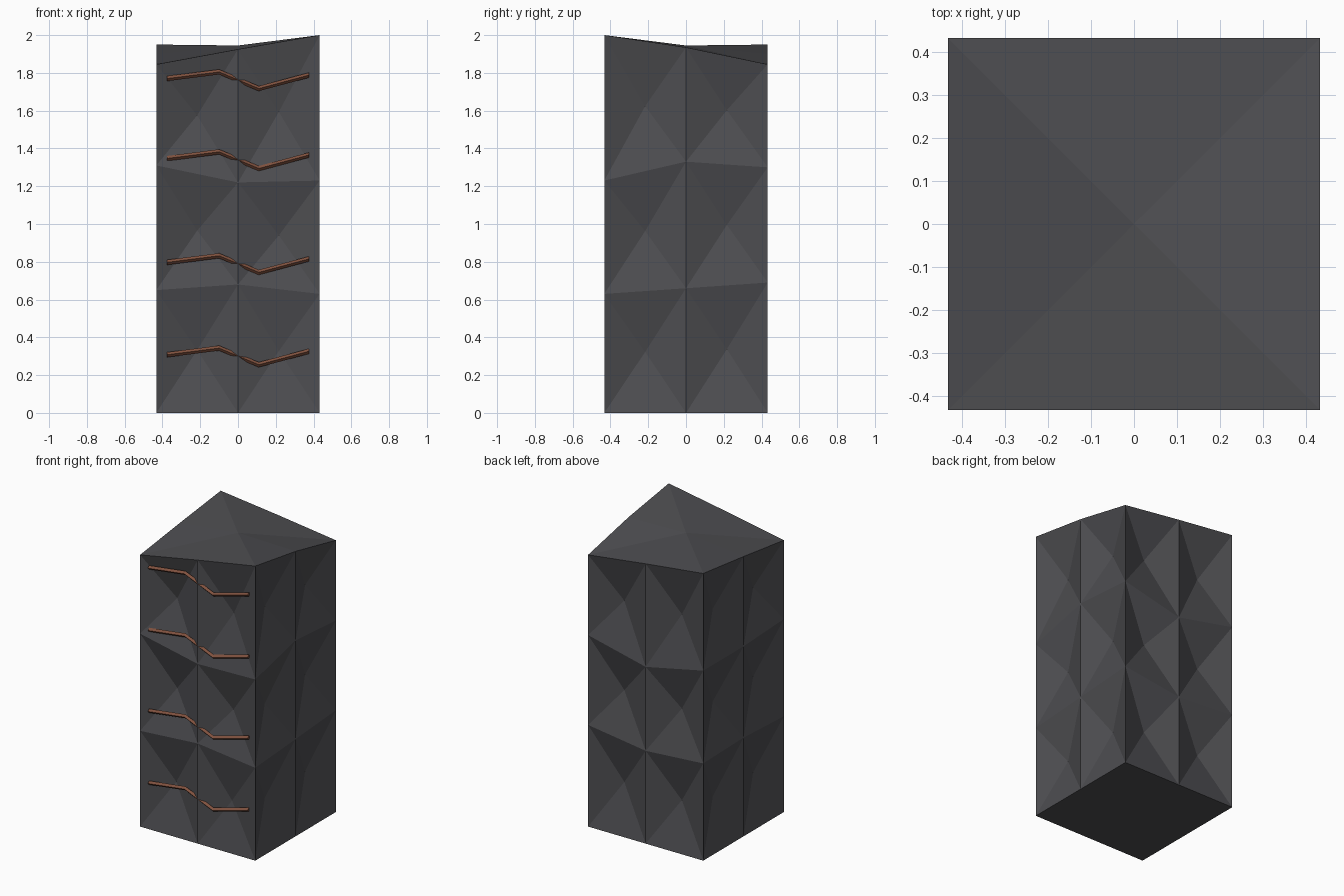
import bpy, bmesh
from mathutils import Vector

if "Cube" in bpy.data.objects:
    bpy.data.objects.remove(bpy.data.objects["Cube"])

H = 0.4325  # half width of the column


def material(name, rgb):
    m = bpy.data.materials.new(name)
    m.diffuse_color = (*rgb, 1)
    m.use_nodes = True
    m.node_tree.nodes["Principled BSDF"].inputs["Base Color"].default_value = m.diffuse_color
    return m


def finish(bm, name, mat):
    bmesh.ops.recalc_face_normals(bm, faces=bm.faces[:])
    me = bpy.data.meshes.new(name)
    bm.to_mesh(me)
    bm.free()
    me.materials.append(mat)
    ob = bpy.data.objects.new(name, me)
    bpy.context.collection.objects.link(ob)
    return ob


rock = material("dark_rock", (0.075, 0.075, 0.082))
rust = material("rust_vein", (0.22, 0.085, 0.05))

# Rock column: eight uprights round the square, counterclockwise from front left
plan = [(-1, -1), (0, -1), (1, -1), (1, 0), (1, 1), (0, 1), (-1, 1), (-1, 0)]
heights = [(0, .65, 1.31, 1.845), (0, .68, 1.22, 1.925), (0, .63, 1.23, 2.0),
           (0, .66, 1.33, 1.935), (0, .69, 1.30, 1.845), (0, .63, 1.20, 1.90),
           (0, .66, 1.29, 1.95), (0, .67, 1.29, 1.90)]
inward = [Vector((0, 1, 0)), Vector((-1, 0, 0)), Vector((0, -1, 0)), Vector((1, 0, 0))]
depths = [(.08, .09, .09), (.06, .075, .08)] + [(.08, .08, .08)] * 6

bm = bmesh.new()
grid = [[bm.verts.new((x * H, y * H, z)) for z in zs]
        for (x, y), zs in zip(plan, heights)]

# Each wall cell is a four-sided pit
for i in range(8):
    a, b = grid[i], grid[(i + 1) % 8]
    for k in range(3):
        cell = [a[k], b[k], b[k + 1], a[k + 1]]
        mid = sum((v.co for v in cell), Vector()) / 4
        pit = bm.verts.new(mid + inward[i // 2] * depths[i][k])
        for j in range(4):
            bm.faces.new((cell[j], cell[(j + 1) % 4], pit))

# Top fan and flat base
centre = bm.verts.new((0, 0, 1.945))
for i in range(8):
    bm.faces.new((grid[i][3], grid[(i + 1) % 8][3], centre))
bm.faces.new([col[0] for col in reversed(grid)])
finish(bm, "rock_column", rock)


# Veins: diamond-section bent bars set in the front face
def vein(name, z, r=0.0135):
    path = [(-.375, .0), (-.10, .035), (.11, -.053), (.375, .018)]
    bm = bmesh.new()
    rings = []
    for x, dz in path:
        rings.append([bm.verts.new((x, -H + .0135 + oy * r, z + dz + oz * r))
                      for oy, oz in ((-1, 0), (0, 1), (1, 0), (0, -1))])
    for p, q in zip(rings, rings[1:]):
        for j in range(4):
            n = (j + 1) % 4
            bm.faces.new((p[j], p[n], q[n], q[j]))
    bm.faces.new(rings[0])
    bm.faces.new(rings[-1][::-1])
    finish(bm, name, rust)


for n, z in enumerate((.308, .797, 1.347, 1.77)):
    vein(f"vein_{n + 1}", z)
